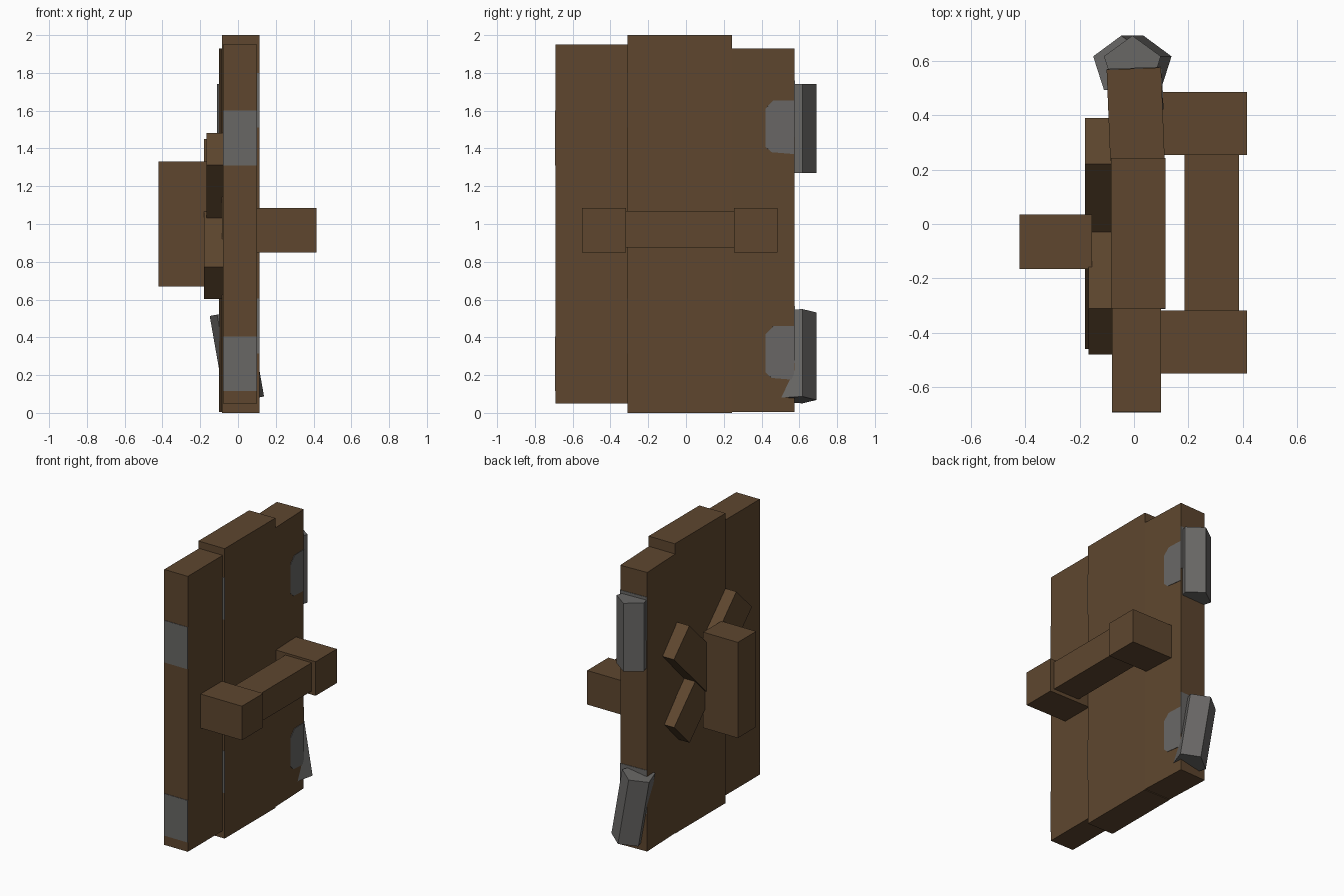
import bpy, bmesh
from math import radians, sin, cos, tau
from mathutils import Matrix, Vector

cube = bpy.data.objects.get("Cube")
if cube:
    bpy.data.objects.remove(cube, do_unlink=True)


def material(name, rgb):
    m = bpy.data.materials.new(name)
    m.use_nodes = True
    m.diffuse_color = (*rgb, 1)
    bsdf = next(n for n in m.node_tree.nodes if n.type == 'BSDF_PRINCIPLED')
    bsdf.inputs["Base Color"].default_value = (*rgb, 1)
    bsdf.inputs["Roughness"].default_value = 0.9
    return m


WOOD = material("dark wood", (0.112, 0.062, 0.028))
IRON = material("grey iron", (0.14, 0.136, 0.131))


def finish(name, bm, mat, matrix):
    bmesh.ops.recalc_face_normals(bm, faces=bm.faces)
    mesh = bpy.data.meshes.new(name)
    bm.to_mesh(mesh)
    bm.free()
    mesh.materials.append(mat)
    obj = bpy.data.objects.new(name, mesh)
    obj.matrix_world = matrix
    bpy.context.collection.objects.link(obj)
    return obj


def box(name, x, y, z, mat=WOOD, turn=Matrix.Identity(4)):
    """Box spanning the given ranges, turned about its own centre."""
    spans = (x, y, z)
    bm = bmesh.new()
    bmesh.ops.create_cube(bm, size=1)
    bmesh.ops.scale(bm, vec=[b - a for a, b in spans], verts=bm.verts)
    centre = Vector([(a + b) / 2 for a, b in spans])
    return finish(name, bm, mat, Matrix.Translation(centre) @ turn)


def prism(name, points, direction, mat, matrix):
    """Extrude a flat outline along a direction."""
    bm = bmesh.new()
    face = bm.faces.new([bm.verts.new(p) for p in points])
    ext = bmesh.ops.extrude_face_region(bm, geom=[face], use_keep_orig=True)
    top = [v for v in ext["geom"] if isinstance(v, bmesh.types.BMVert)]
    bmesh.ops.translate(bm, vec=direction, verts=top)
    return finish(name, bm, mat, matrix)


# Three vertical planks, the hinge-side one slightly twisted
twist = Matrix.Rotation(radians(2.3), 4, 'Z')
box("front_plank", (-0.08, 0.10), (-0.69, -0.30), (0.05, 1.95))
box("middle_plank", (-0.085, 0.115), (-0.31, 0.243), (0, 2))
box("hinge_plank", (-0.094, 0.106), (0.237, 0.571), (0.005, 1.93), turn=twist)

# Pull handle
for name, y0 in (("front", -0.55), ("rear", 0.253)):
    box(f"{name}_handle_post", (0.095, 0.415), (y0, y0 + 0.232), (0.85, 1.085))
box("handle_bar", (0.185, 0.385), (-0.33, 0.265), (0.875, 1.07))

# Crossed braces and upright block on the other side
for name, x, y, z, angle in (("rising", -0.18, -0.035, 1.027, -45),
                             ("falling", -0.168, -0.055, 1.057, 45)):
    box(f"{name}_brace", (x, -0.07), (y - 0.12, y + 0.12), (z - 0.48, z + 0.48),
        turn=Matrix.Rotation(radians(angle), 4, 'X'))
box("upright_block", (-0.42, -0.155), (-0.165, 0.035), (0.67, 1.33))

# Five-sided hinge barrels, the lower one leaning
pentagon = [(0.11 * sin(tau * i / 5), 0.11 * cos(tau * i / 5), -0.235) for i in range(5)]
for name, z, lean in (("upper", 1.505, 0), ("lower", 0.30, -10)):
    prism(f"{name}_hinge", pentagon, (0, 0, 0.47), IRON,
          Matrix.Translation((-0.006, 0.582, z)) @ Matrix.Rotation(radians(lean), 4, 'Y'))

# Thin iron patches at both heights
patch = [(0.012, 0.04), (0.045, 0.01), (0.165, 0), (0.165, 0.285), (0.055, 0.285), (0.012, 0.24)]
for name, drop in (("upper", 0), ("lower", 1.195)):
    side = Matrix.Translation((0.006, 0.404, 1.37 - drop)) @ twist
    prism(f"{name}_side_patch", [(0.099, y, z) for y, z in patch], (0.004, 0, 0), IRON, side)
    box(f"{name}_front_patch", (-0.08, 0.10), (-0.693, -0.688), (1.31 - drop, 1.60 - drop), IRON)
    box(f"{name}_middle_patch", (0.09, 0.115), (-0.313, -0.308), (1.51 - drop, 1.80 - drop), IRON)
    box(f"{name}_rear_patch", (-0.10, 0.10), (0.569, 0.574), (1.46 - drop, 1.76 - drop), IRON, twist)
